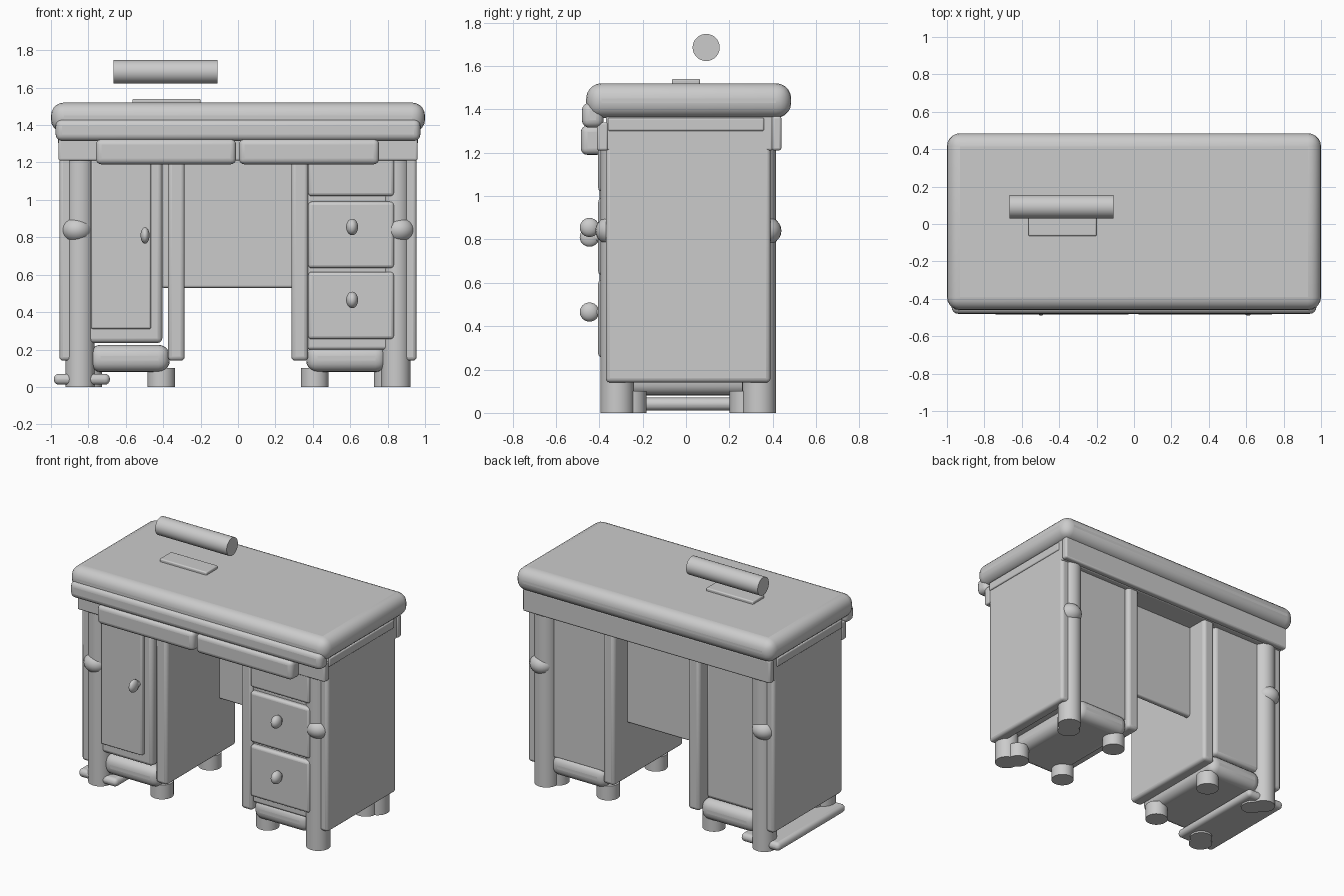
import bpy
import math

cube = bpy.data.objects.get("Cube")
if cube:
    bpy.data.objects.remove(cube, do_unlink=True)

grey = bpy.data.materials.new("light_grey")
grey.use_nodes = True
COLOUR = (0.6, 0.6, 0.6, 1)
grey.diffuse_color = COLOUR
grey.node_tree.nodes["Principled BSDF"].inputs["Base Color"].default_value = COLOUR


def finish(name):
    """Name, colour and smooth the active object."""
    ob = bpy.context.object
    ob.name = name
    ob.data.materials.append(grey)
    bpy.ops.object.transform_apply(location=False, rotation=True, scale=True)
    bpy.ops.object.shade_smooth_by_angle(angle=math.radians(35))
    return ob


def box(name, x, y, z, bevel=0.015, segments=3):
    """Rounded box given its extents on each axis."""
    mid = [(a + b) / 2 for a, b in (x, y, z)]
    bpy.ops.mesh.primitive_cube_add(size=1, location=mid)
    bpy.context.object.scale = [abs(b - a) for a, b in (x, y, z)]
    ob = finish(name)
    mod = ob.modifiers.new("rounding", 'BEVEL')
    mod.width = bevel
    mod.segments = segments
    return ob


def rod(name, x, y, z, radius, length, turn=(0, 0, 0)):
    bpy.ops.mesh.primitive_cylinder_add(vertices=32, radius=radius, depth=length,
                                        location=(x, y, z), rotation=turn)
    return finish(name)


def ball(name, loc, size):
    bpy.ops.mesh.primitive_uv_sphere_add(segments=24, ring_count=12, radius=1, location=loc)
    bpy.context.object.scale = size
    return finish(name)


def knob(name, x, z, width):
    ball(name, (x, -0.445, z), (width, 0.045, 0.044))
    rod(name + "_neck", x, -0.41, z, 0.02, 0.06, (math.pi / 2, 0, 0))


# Table top, front lip and apron
box("table_top", (-1, 1), (-0.46, 0.485), (1.36, 1.52), 0.07, 5)
box("front_lip", (-0.975, 0.975), (-0.48, -0.38), (1.315, 1.43), 0.035, 4)
box("apron", (-0.955, 0.955), (-0.37, 0.40), (1.21, 1.37), 0.01)
box("apron_front", (-0.96, 0.96), (-0.41, -0.36), (1.21, 1.34), 0.01)
box("apron_back", (-0.96, 0.96), (0.395, 0.44), (1.21, 1.37), 0.012)

# Wide drawers under the lip
box("wide_drawer_left", (0.005, 0.755), (-0.485, -0.38), (1.19, 1.325), 0.03, 4)
box("wide_drawer_right", (-0.76, -0.01), (-0.485, -0.38), (1.19, 1.325), 0.03, 4)

# Parts shared by both pedestals
for side, s in (("left", 1), ("right", -1)):
    box("outer_panel_" + side, (s * 0.875, s * 0.955), (-0.37, 0.39), (0.14, 1.34), 0.02)
    box("inner_panel_" + side, (s * 0.285, s * 0.375), (-0.38, 0.39), (0.14, 1.34), 0.022)
    box("pedestal_base_" + side, (s * 0.365, s * 0.795), (-0.37, 0.38), (0.08, 0.225), 0.06, 5)
    box("side_moulding_" + side, (s * 0.94, s * 0.963), (-0.36, 0.36), (1.30, 1.36), 0.008)
    for end, y, yb in (("front", -0.317, -0.335), ("back", 0.337, 0.357)):
        rod("leg_%s_%s" % (end, side), s * 0.845, y, 0.61, 0.078, 1.22)
        ball("leg_ball_%s_%s" % (end, side), (s * 0.862, yb, 0.84), (0.083, 0.083, 0.07))
    for end, y in (("front", -0.255), ("back", 0.275)):
        for place, x in (("inner", 0.41), ("outer", 0.80)):
            rod("foot_%s_%s_%s" % (place, end, side), s * x, y, 0.05, 0.074, 0.1)

# Drawer pedestal
box("drawer_carcass", (0.37, 0.88), (-0.37, 0.36), (0.2, 1.3))
for i, (low, high) in enumerate(((0.255, 0.615), (0.635, 0.99), (1.02, 1.26))):
    box("drawer_front_%d" % (i + 1), (0.375, 0.835), (-0.405, -0.34), (low, high), 0.018)
knob("lower_drawer_knob", 0.61, 0.465, 0.032)
knob("upper_drawer_knob", 0.61, 0.855, 0.032)

# Cupboard pedestal
box("cupboard_carcass", (-0.88, -0.405), (-0.37, 0.36), (0.235, 1.3), 0.025)
box("cupboard_door", (-0.785, -0.465), (-0.40, -0.36), (0.31, 1.26), 0.01)
knob("cupboard_knob", -0.497, 0.81, 0.024)

# Back panel of the knee space and the foot rail plate
box("knee_panel", (-0.41, 0.30), (0.20, 0.24), (0.53, 1.3), 0.012)
box("foot_plate", (-0.985, -0.685), (-0.37, 0.38), (0.012, 0.07), 0.027, 4)

# Plate on the table top with a bar floating above it
box("desk_plate", (-0.565, -0.2), (-0.065, 0.065), (1.51, 1.54), 0.008)
rod("floating_bar", -0.387, 0.093, 1.685, 0.0625, 0.555, (0, math.pi / 2, 0))
